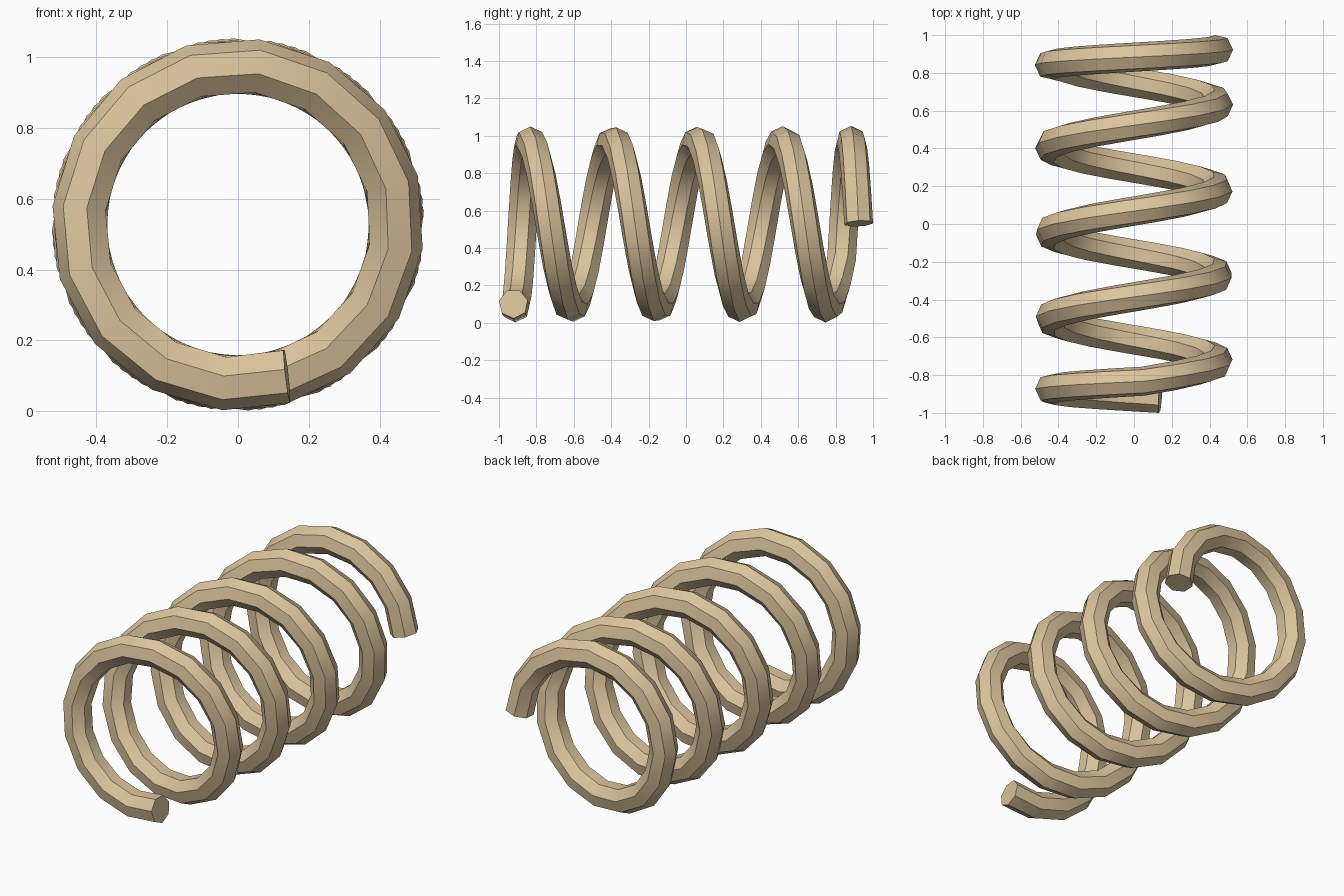
import bpy, bmesh, math
from mathutils import Vector

if "Cube" in bpy.data.objects:
    bpy.data.objects.remove(bpy.data.objects["Cube"])

COIL_R, WIRE_R, SIDES = 0.447, 0.079, 7
SEGS, END_SEGS = 76, 9            # total steps, close-wound steps at each end
START, SWEEP = -72.0, 1727.5      # degrees, winding clockwise seen from the front
Y_END, Y_BREAK, Z_AXIS = 0.923, 0.832, 0.527


def axial(i):
    """Position along y: tighter pitch at both ends."""
    if i < END_SEGS:
        return -Y_END + (Y_END - Y_BREAK) * i / END_SEGS
    if i > SEGS - END_SEGS:
        return -axial(SEGS - i)
    return -Y_BREAK + 2 * Y_BREAK * (i - END_SEGS) / (SEGS - 2 * END_SEGS)


def point(i):
    a = math.radians(START - SWEEP * i / SEGS)
    return Vector((COIL_R * math.cos(a), axial(i), Z_AXIS + COIL_R * math.sin(a)))


path = [point(i) for i in range(SEGS + 1)]

# Heptagonal wire swept along the helix, one corner pointing outward
bm = bmesh.new()
rings = []
for i, p in enumerate(path):
    tangent = (path[min(i + 1, SEGS)] - path[max(i - 1, 0)]).normalized()
    out = Vector((p.x, 0, p.z - Z_AXIS))
    out = (out - tangent * out.dot(tangent)).normalized()
    side = tangent.cross(out)
    ring = []
    for k in range(SIDES):
        t = 2 * math.pi * k / SIDES
        ring.append(bm.verts.new(p + WIRE_R * (math.cos(t) * out + math.sin(t) * side)))
    rings.append(ring)
for a, b in zip(rings, rings[1:]):
    for k in range(SIDES):
        n = (k + 1) % SIDES
        bm.faces.new((a[k], a[n], b[n], b[k]))

# Flat cut ends
bm.faces.new(rings[0])
bm.faces.new(rings[-1])
bmesh.ops.recalc_face_normals(bm, faces=bm.faces)

mesh = bpy.data.meshes.new("coil_spring")
bm.to_mesh(mesh)
bm.free()
spring = bpy.data.objects.new("coil_spring", mesh)
bpy.context.collection.objects.link(spring)

mat = bpy.data.materials.new("tan")
mat.diffuse_color = (0.72, 0.56, 0.34, 1)
mat.use_nodes = True
mat.node_tree.nodes["Principled BSDF"].inputs["Base Color"].default_value = mat.diffuse_color
mesh.materials.append(mat)

# Smooth along the wire, crisp longitudinal edges
bpy.context.view_layer.objects.active = spring
spring.select_set(True)
bpy.ops.object.shade_smooth_by_angle(angle=math.radians(30))
